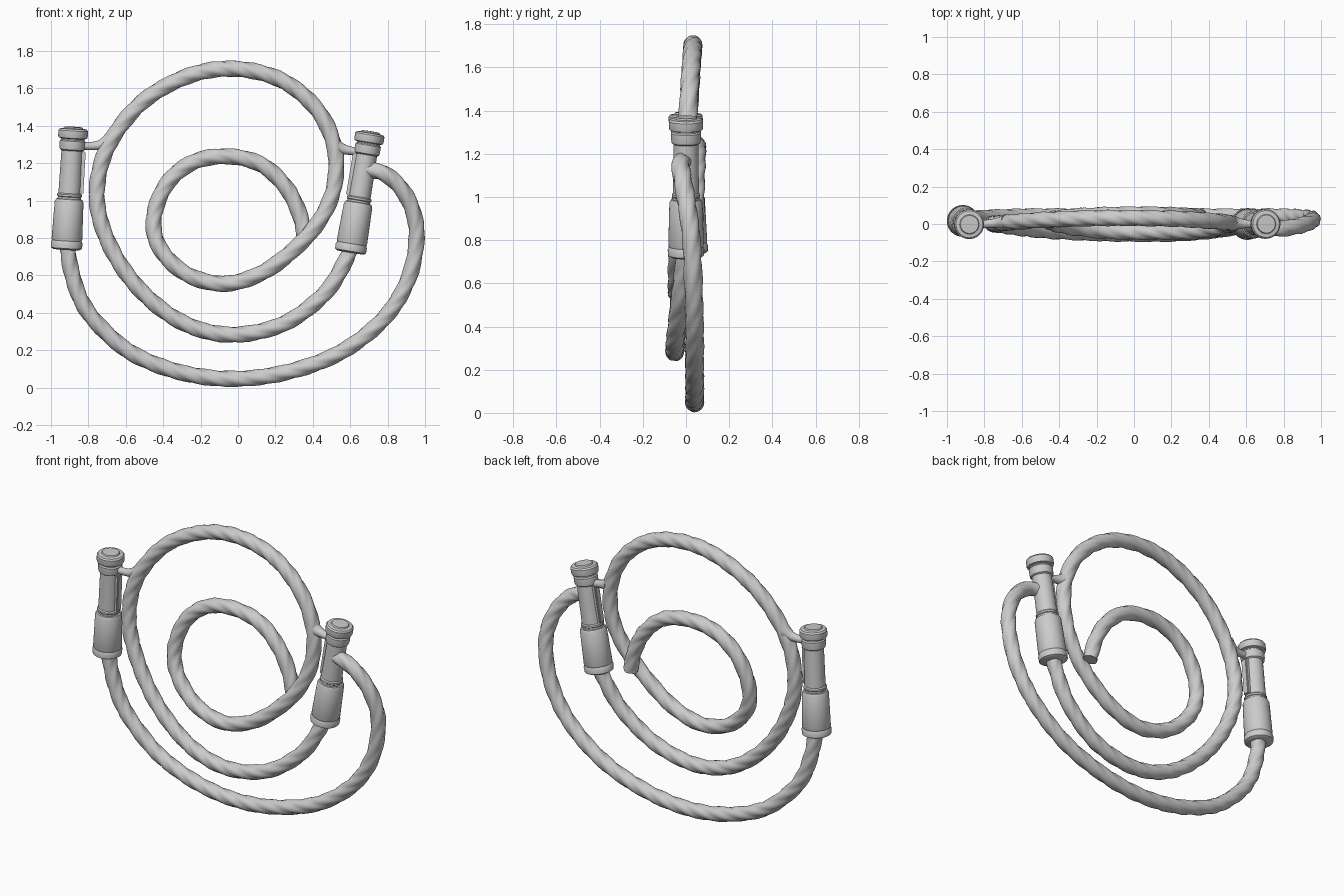
import bpy, bmesh, math
from mathutils import Vector, Matrix

if "Cube" in bpy.data.objects:
    bpy.data.objects.remove(bpy.data.objects["Cube"])

Y = Vector((0, 1, 0))


def finish(name, bm, angle=40):
    bmesh.ops.recalc_face_normals(bm, faces=bm.faces)
    me = bpy.data.meshes.new(name)
    bm.to_mesh(me)
    bm.free()
    ob = bpy.data.objects.new(name, me)
    bpy.context.collection.objects.link(ob)
    bpy.ops.object.select_all(action='DESELECT')
    ob.select_set(True)
    bpy.context.view_layer.objects.active = ob
    bpy.ops.object.shade_smooth_by_angle(angle=math.radians(angle))
    return ob


def spline(pts, step):
    """Evenly spaced points on a Catmull-Rom curve."""
    p = [Vector(q) for q in pts]
    p = [2 * p[0] - p[1]] + p + [2 * p[-1] - p[-2]]
    fine = []
    for a, b, c, d in zip(p, p[1:], p[2:], p[3:]):
        for i in range(40):
            t = i / 40
            fine.append(0.5 * (2 * b + (c - a) * t + (2 * a - 5 * b + 4 * c - d) * t * t
                               + (3 * b - a - 3 * c + d) * t ** 3))
    fine.append(p[-2])
    out, acc = [fine[0]], 0
    for a, b in zip(fine, fine[1:]):
        acc += (b - a).length
        if acc >= step:
            out.append(b)
            acc = 0
    return out


def sweep(name, path, radius, sides=24):
    """Tube along a path; radius(i, angle) gives the surface."""
    bm = bmesh.new()
    rings = []
    for i, c in enumerate(path):
        t = (path[min(i + 1, len(path) - 1)] - path[max(i - 1, 0)]).normalized()
        n = t.cross(Y).normalized()
        b = t.cross(n)
        ring = []
        for k in range(sides):
            a = 2 * math.pi * k / sides
            ring.append(bm.verts.new(c + (n * math.cos(a) + b * math.sin(a)) * radius(i, a)))
        rings.append(ring)
    for r0, r1 in zip(rings, rings[1:]):
        for k in range(sides):
            j = (k + 1) % sides
            bm.faces.new((r0[k], r0[j], r1[j], r1[k]))
    bm.faces.new(rings[0])
    bm.faces.new(rings[-1])
    return finish(name, bm, 60)


def rope(name, pts):
    step = 0.012

    # four twisted strands with fine fibres on each
    def rad(i, a):
        u = a - 2 * math.pi * i * step / 0.44
        return 0.0385 + 0.0055 * abs(math.cos(2 * u)) + 0.0008 * math.cos(12 * u + i * 0.9)
    return sweep(name, spline(pts, step), rad)


# handle profile: (radius, distance up the axis)
PROFILE = [(0, 0), (.07, 0), (.083, .008), (.085, .035), (.079, .048), (.082, .056),
           (.077, .255), (.070, .27), (.062, .272), (.062, .282), (.066, .286), (.066, .296),
           (.060, .302), (.057, .53), (.066, .536), (.069, .55), (.069, .582), (.062, .588),
           (.062, .594), (.076, .598), (.079, .606), (.079, .638), (.072, .647), (.052, .65),
           (.048, .657), (0, .659)]


def handle(side, bottom, top, inward):
    bottom, top = Vector(bottom), Vector(top)
    axis = (top - bottom).normalized()
    rot = Y.cross(axis).normalized()
    m = Matrix((rot, Y - axis * axis.dot(Y), axis)).transposed().to_4x4()
    m.translation = bottom
    # turned body
    bm = bmesh.new()
    rings = [[bm.verts.new((r * math.cos(k * math.pi / 18), r * math.sin(k * math.pi / 18), z))
              for k in range(36)] if r else [bm.verts.new((0, 0, z))] for r, z in PROFILE]
    for r0, r1 in zip(rings, rings[1:]):
        for k in range(36):
            j = (k + 1) % 36
            if len(r0) == 1:
                bm.faces.new((r0[0], r1[j], r1[k]))
            elif len(r1) == 1:
                bm.faces.new((r0[k], r0[j], r1[0]))
            else:
                bm.faces.new((r0[k], r0[j], r1[j], r1[k]))
    bm.transform(m)
    finish(side + "_handle", bm, 35)
    # raised strip on the inner side
    bm = bmesh.new()
    bmesh.ops.create_cube(bm, size=1, matrix=m @ Matrix.Translation((.056 * inward, 0, .415))
                          @ Matrix.Diagonal((.034, .045, .23, 1)))
    bmesh.ops.bevel(bm, geom=bm.edges[:], offset=.006, segments=2, affect='EDGES')
    finish(side + "_handle_strip", bm)


handle("left", (-.918, .018, .738), (-.88, -.002, 1.385), 1)
handle("right", (.60, 0, .722), (.703, 0, 1.34), -1)


# side arms flaring onto the big loop
def arm(name, pts):
    path = spline(pts, .008)
    n = len(path) - 1
    sweep(name, path, lambda i, a: .021 + .02 * (i / n) ** 4, 16)


arm("left_arm", [(-.88, 0, 1.30), (-.80, 0, 1.292), (-.74, .005, 1.297), (-.69, .01, 1.32)])
arm("right_arm", [(.69, 0, 1.25), (.61, 0, 1.265), (.56, .003, 1.275), (.525, .005, 1.285)])

# outer rope from the left handle round to the right one
rope("outer_rope", [(-.914, .02, .78), (-.895, .025, .64), (-.84, .03, .47), (-.74, .035, .33),
                    (-.56, .04, .18), (-.30, .04, .08), (-.02, .04, .047), (.27, .04, .085),
                    (.55, .04, .19), (.78, .04, .37), (.91, .035, .58), (.955, .025, .80),
                    (.93, .005, .96), (.86, -.015, 1.08), (.77, -.025, 1.15), (.67, -.01, 1.165)])

# spiral rope from the right handle into the small loop
rope("spiral_rope", [(.61, 0, .77), (.57, -.01, .67), (.46, -.03, .50), (.24, -.05, .34),
                     (-.04, -.052, .283), (-.30, -.045, .35), (-.53, -.03, .53), (-.69, -.01, .77),
                     (-.755, 0, 1.02), (-.70, .005, 1.28), (-.52, .02, 1.52), (-.27, .03, 1.665),
                     (-.02, .032, 1.705), (.23, .027, 1.645), (.42, .015, 1.49), (.515, .005, 1.29),
                     (.515, -.005, 1.08), (.44, -.025, .90), (.30, -.04, .74), (.12, -.042, .61),
                     (-.08, -.04, .555), (-.28, -.025, .61), (-.42, 0, .75), (-.45, .02, .91),
                     (-.38, .035, 1.09), (-.24, .045, 1.205), (-.06, .05, 1.237), (.12, .05, 1.195),
                     (.25, .045, 1.08), (.325, .042, .94), (.36, .035, .80)])
